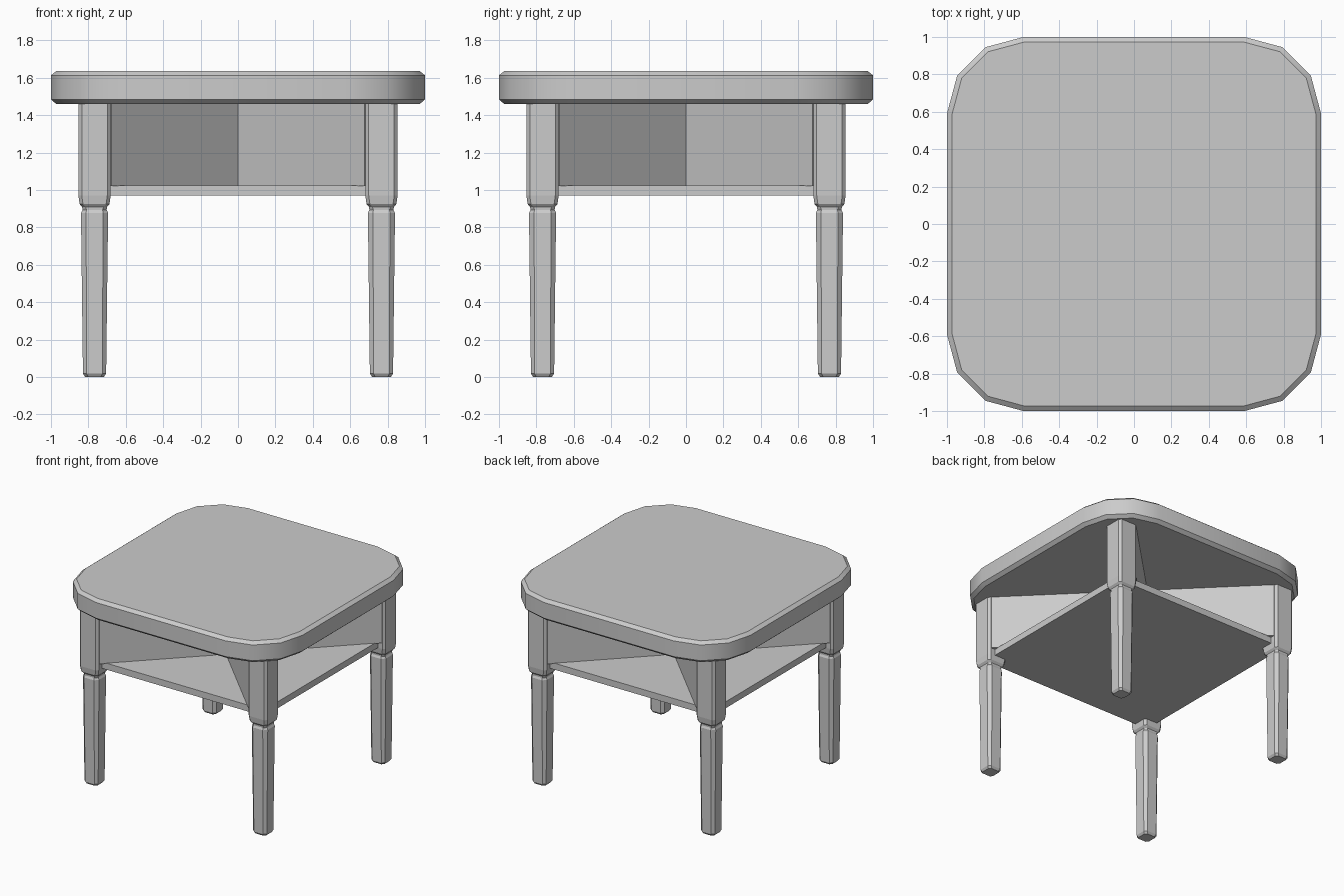
import bpy, bmesh, math

if "Cube" in bpy.data.objects:
    bpy.data.objects.remove(bpy.data.objects["Cube"])


def loft(name, rings, smooth=None):
    """Skin a stack of equal-length point rings and cap both ends."""
    bm = bmesh.new()
    loops = [[bm.verts.new(p) for p in ring] for ring in rings]
    n = len(loops[0])
    for a, b in zip(loops, loops[1:]):
        for i in range(n):
            j = (i + 1) % n
            bm.faces.new((a[i], a[j], b[j], b[i]))
    bm.faces.new(loops[0][::-1])
    bm.faces.new(loops[-1])
    bmesh.ops.recalc_face_normals(bm, faces=bm.faces)
    mesh = bpy.data.meshes.new(name)
    bm.to_mesh(mesh)
    bm.free()
    ob = bpy.data.objects.new(name, mesh)
    bpy.context.collection.objects.link(ob)
    if smooth:
        bpy.ops.object.select_all(action='DESELECT')
        ob.select_set(True)
        bpy.context.view_layer.objects.active = ob
        bpy.ops.object.shade_smooth_by_angle(angle=math.radians(smooth))
    return ob


def rounded_square(half, radius, z, segments, cx=0, cy=0):
    """Square ring with corners rounded (1 segment gives a chamfer)."""
    pts = []
    c = half - radius
    for q, (sx, sy) in enumerate([(1, 1), (-1, 1), (-1, -1), (1, -1)]):
        for k in range(segments + 1):
            a = math.pi / 2 * (q + k / segments)
            pts.append((cx + sx * c + radius * math.cos(a),
                        cy + sy * c + radius * math.sin(a), z))
    return pts


def box(name, hx, hy, z0, z1, angle=0):
    def ring(z):
        ca, sa = math.cos(angle), math.sin(angle)
        return [(x * ca - y * sa, x * sa + y * ca, z)
                for x, y in [(-hx, -hy), (hx, -hy), (hx, hy), (-hx, hy)]]
    return loft(name, [ring(z0), ring(z1)])


# Table top with rounded corners and bevelled rims
top_profile = [(1.46, 0.972), (1.484, 1.0), (1.613, 1.0), (1.635, 0.972)]
loft("table_top", [rounded_square(h, h - 0.59, z, 3) for z, h in top_profile], 35)

# Legs: chamfered block above, narrow neck, tapered foot (z, half width, chamfer)
leg_profile = [(0, 0.05, 0.016), (0.018, 0.062, 0.02), (0.877, 0.0725, 0.027),
               (0.893, 0.065, 0.022), (0.908, 0.066, 0.018), (0.925, 0.08, 0.018),
               (0.97, 0.086, 0.018), (1.47, 0.086, 0.018)]
LEG = 0.767
for side, sx in (("left", -1), ("right", 1)):
    for end, sy in (("front", -1), ("back", 1)):
        loft(f"{end}_{side}_leg",
             [rounded_square(h, c, z, 1, sx * LEG, sy * LEG) for z, h, c in leg_profile])

# Shelf between the legs
box("shelf", 0.795, 0.795, 0.97, 1.023)

# Crossed diagonal dividers standing on the shelf
for i, angle in enumerate((math.pi / 4, -math.pi / 4)):
    box(f"diagonal_divider_{i + 1}", 0.755 * math.sqrt(2), 0.11, 1.02, 1.465, angle)
